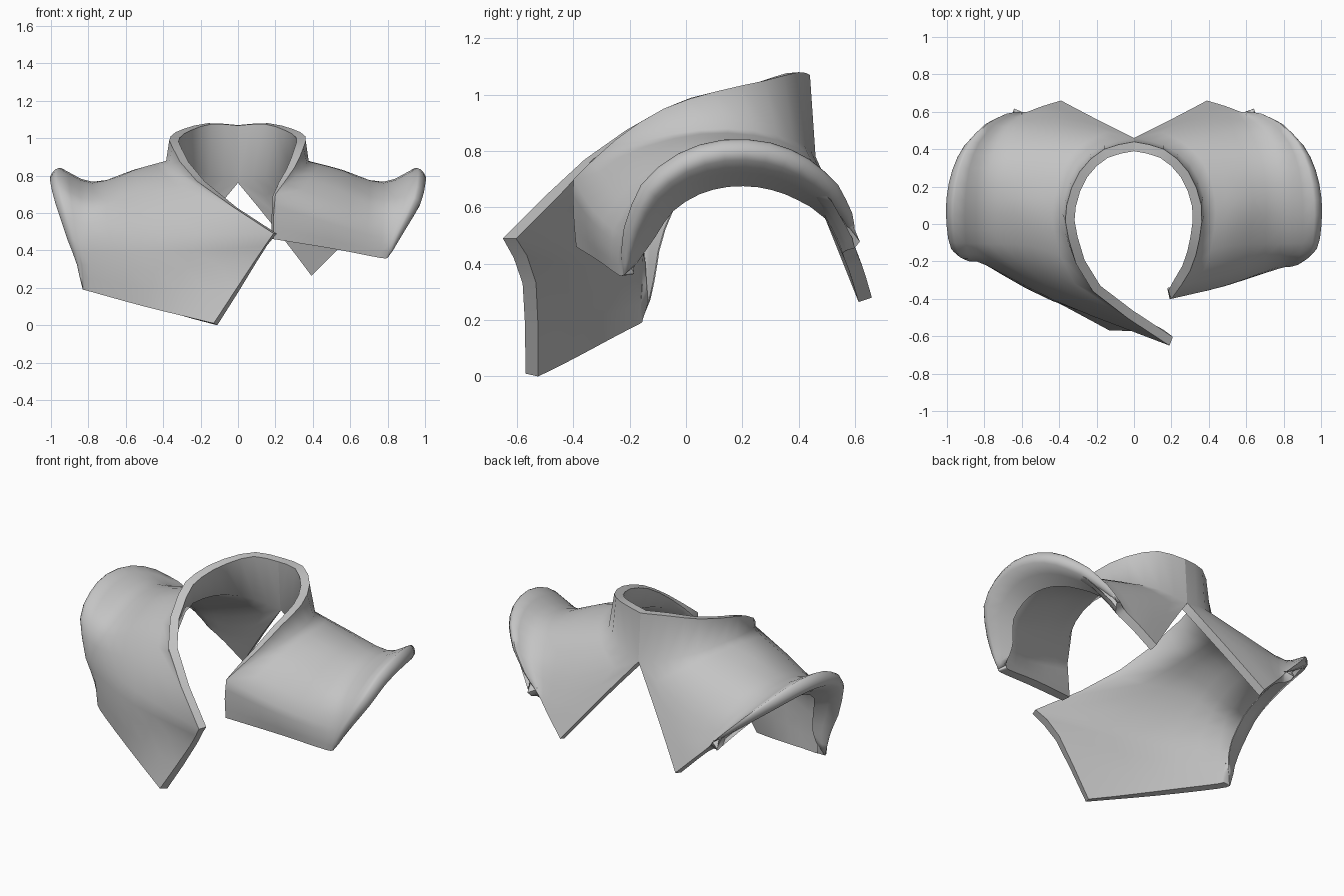
import bpy
import bmesh
import math
from mathutils import Vector

if "Cube" in bpy.data.objects:
    bpy.data.objects.remove(bpy.data.objects["Cube"], do_unlink=True)

cloth = bpy.data.materials.new("grey cloth")
cloth.use_nodes = True
cloth.diffuse_color = (0.55, 0.55, 0.55, 1)
cloth.node_tree.nodes["Principled BSDF"].inputs["Base Color"].default_value = (0.55, 0.55, 0.55, 1)

# Each line runs from the front hem over the shoulder to the tail at the back.
NECK = [(.19, -.39, .46), (.19, -.4, .58), (.2, -.4, .7), (.31, -.25, .8), (.37, -.05, .86),
        (.37, .15, .88), (.3, .32, .86), (.16, .42, .82), (0, .46, .78), (.2, .56, .53),
        (.39, .66, .28)]
MIDDLE = [(.5, -.31, .41), (.49, -.33, .5), (.49, -.33, .59), (.53, -.2, .73), (.55, -.02, .81),
          (.56, .14, .83), (.52, .33, .8), (.45, .46, .72), (.42, .54, .6), (.44, .6, .46),
          (.49, .63, .38)]
SEAM = [(.76, -.24, .36), (.77, -.24, .43), (.77, -.23, .5), (.78, -.17, .62), (.78, -.03, .71),
        (.78, .13, .76), (.77, .3, .76), (.73, .43, .7), (.67, .52, .62), (.61, .57, .53),
        (.57, .6, .46)]
CREST = [(.8, -.22, .36), (.83, -.23, .44), (.87, -.22, .53), (.94, -.16, .68), (.96, -.03, .79),
         (.96, .13, .84), (.93, .3, .83), (.87, .44, .77), (.78, .54, .68), (.68, .59, .58),
         (.6, .6, .5)]
COLLAR_TOP = [(.2, -.4, .7), (.3, -.25, .84), (.35, -.08, .95), (.36, .1, 1.01),
              (.29, .28, 1.05), (.16, .4, 1.08), (0, .44, 1.07)]

# The wearer's right front is a larger panel, so its first points differ.
WIDE_FRONT = {
    "neck": [(-.13, -.57, .01), (.08, -.58, .33), (.19, -.65, .49), (-.21, -.37, .74)],
    "middle": [(-.5, -.37, .1), (-.44, -.41, .3), (-.4, -.42, .48), (-.53, -.22, .71)],
    "seam": [(-.79, -.21, .18), (-.79, -.22, .32), (-.79, -.22, .46)],
    "crest": [(-.83, -.16, .19), (-.84, -.18, .32), (-.88, -.2, .46)],
    "collar": [(.19, -.65, .49), (-.22, -.36, .77)],
}


def vectors(points):
    return [Vector(p) for p in points]


def mirrored(points, front):
    """Mirror a line across x, replacing its front points."""
    flipped = [Vector((-x, y, z)) for x, y, z in points]
    flipped[:len(front)] = vectors(front)
    return flipped


def spline(points, steps):
    """Smooth curve through all the points."""
    ends = [2 * points[0] - points[1]] + list(points) + [2 * points[-1] - points[-2]]
    curve = []
    for a, b, c, d in zip(ends, ends[1:], ends[2:], ends[3:]):
        for k in range(steps):
            t = k / steps
            curve.append(b + (c - a) * (t / 2) + (2 * a - 5 * b + 4 * c - d) * (t * t / 2)
                         + (3 * b - a - 3 * c + d) * (t ** 3 / 2))
    return curve + [points[-1].copy()]


def cornered(points):
    """Smooth curve that keeps its corners at the front edge and the back slit."""
    parts = [spline(points[a:b + 1], 2) for a, b in ((0, 2), (2, 8), (8, 10))]
    return parts[0] + parts[1][1:] + parts[2][1:]


def loft(rings, steps):
    """Lines of a smooth surface through the rings."""
    return list(zip(*[spline(column, steps) for column in zip(*rings)]))


def cloth_sheet(name, patches, centre, thickness):
    """Join patches of lines into one sheet, thickened towards the centre by patch weight."""
    bm = bmesh.new()
    weights = bm.verts.layers.deform.verify()
    for lines, weight in patches:
        grid = [[bm.verts.new(p) for p in line] for line in lines]
        for row in grid:
            for vert in row:
                vert[weights][0] = weight
        for low, high in zip(grid, grid[1:]):
            for i in range(len(low) - 1):
                bm.faces.new((low[i], low[i + 1], high[i + 1], high[i]))
    bmesh.ops.remove_doubles(bm, verts=bm.verts, dist=0.0005)
    bmesh.ops.recalc_face_normals(bm, faces=bm.faces)
    facing = sum(f.normal.dot(f.calc_center_median() - centre) * f.calc_area() for f in bm.faces)
    if facing < 0:
        bmesh.ops.reverse_faces(bm, faces=bm.faces)
    mesh = bpy.data.meshes.new(name)
    bm.to_mesh(mesh)
    bm.free()
    mesh.materials.append(cloth)
    obj = bpy.data.objects.new(name, mesh)
    bpy.context.collection.objects.link(obj)
    obj.vertex_groups.new(name="padding")
    solid = obj.modifiers.new("thickness", "SOLIDIFY")
    solid.thickness = thickness
    solid.offset = -1
    solid.vertex_group = "padding"
    solid.thickness_vertex_group = 0.1
    bpy.ops.object.select_all(action="DESELECT")
    obj.select_set(True)
    bpy.context.view_layer.objects.active = obj
    bpy.ops.object.modifier_apply(modifier=solid.name)
    bpy.ops.object.shade_smooth_by_angle(angle=math.radians(70))


def rolled(crest, tuck, shift, side):
    """Ring of the rolled armhole edge, drawn in around the arm and fading at both ends."""
    ring = []
    for i, p in enumerate(crest):
        fade = abs(math.sin(math.pi * i / (len(crest) - 1))) ** 0.6
        scale = 1 - tuck * fade
        ring.append(Vector((p.x + side * shift * fade, .18 + (p.y - .18) * scale,
                            .4 + (p.z - .4) * scale)))
    return ring


def shoulder(name, collar, neck, middle, seam, crest, side):
    """Collar half, shoulder, front panel, back tail and rolled armhole in one sheet."""
    rings = [cornered(line) for line in (neck, middle, seam, crest)]
    edge = rings[3]
    roll = [edge, rolled(edge, .04, .028, side), rolled(edge, .17, .035, side),
            rolled(edge, .38, -.12, side)]
    stand = [spline(collar, 2), rings[0][4:17]]
    patches = [(loft(rings, 3), 1), (stand, 1), (loft(roll, 2), 0)]
    cloth_sheet(name, patches, Vector((side * .5, .15, .3)), .05)


# Left shoulder with its short front panel
shoulder("left_shoulder", vectors(COLLAR_TOP), vectors(NECK), vectors(MIDDLE),
         vectors(SEAM), vectors(CREST), 1)

# Right shoulder with the wide front panel
shoulder("right_shoulder", mirrored(COLLAR_TOP, WIDE_FRONT["collar"]),
         mirrored(NECK, WIDE_FRONT["neck"]), mirrored(MIDDLE, WIDE_FRONT["middle"]),
         mirrored(SEAM, WIDE_FRONT["seam"]), mirrored(CREST, WIDE_FRONT["crest"]), -1)
